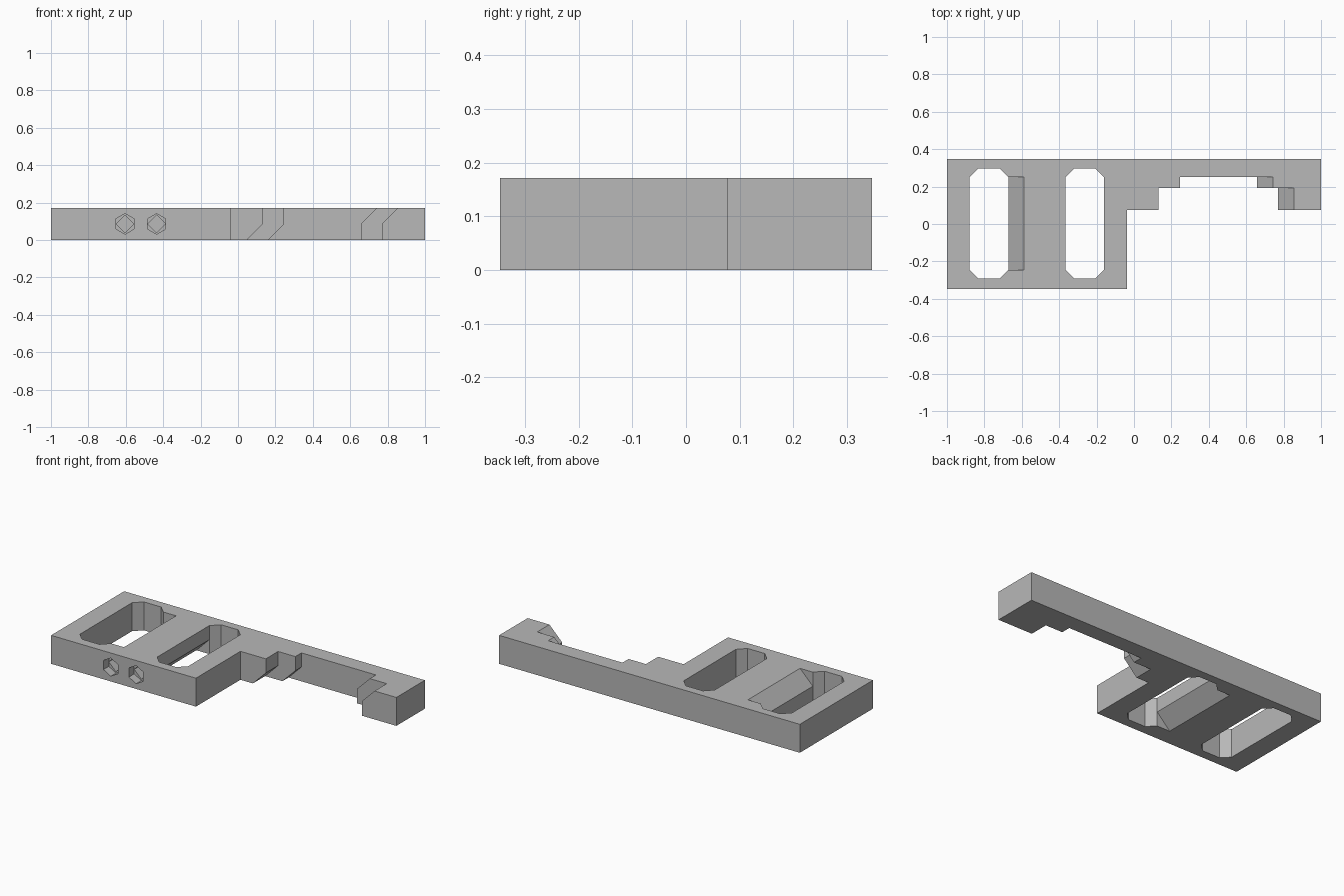
import bpy, math
from mathutils import Vector

cube = bpy.data.objects.get("Cube")
if cube:
    bpy.data.objects.remove(cube, do_unlink=True)

H = 0.171      # plate thickness
D = 0.347      # half depth
BEND = 0.086   # height where the slanted walls start

grey = bpy.data.materials.new("plain grey")
grey.use_nodes = True
grey.diffuse_color = (0.48, 0.48, 0.48, 1)
grey.node_tree.nodes["Principled BSDF"].inputs["Base Color"].default_value = (0.48, 0.48, 0.48, 1)


def prism(name, profile, axis, lo, hi):
    """Extrude a 2D profile along z (xy profile) or along y (xz profile)."""
    def place(p, t):
        return Vector((p[0], p[1], t)) if axis == "z" else Vector((p[0], t, p[1]))
    n = len(profile)
    verts = [place(p, lo) for p in profile] + [place(p, hi) for p in profile]
    faces = [list(range(n)), list(range(n, 2 * n))]
    faces += [[i, (i + 1) % n, (i + 1) % n + n, i + n] for i in range(n)]
    mesh = bpy.data.meshes.new(name)
    mesh.from_pydata(verts, [], faces)
    obj = bpy.data.objects.new(name, mesh)
    bpy.context.collection.objects.link(obj)
    bpy.context.view_layer.objects.active = obj
    bpy.ops.object.select_all(action='DESELECT')
    obj.select_set(True)
    bpy.ops.object.mode_set(mode='EDIT')
    bpy.ops.mesh.select_all(action='SELECT')
    bpy.ops.mesh.normals_make_consistent(inside=False)
    bpy.ops.object.mode_set(mode='OBJECT')
    return obj


def cut(target, cutter):
    cutter.hide_render = True
    mod = target.modifiers.new("cut", 'BOOLEAN')
    mod.operation = 'DIFFERENCE'
    mod.solver = 'EXACT'
    mod.object = cutter
    bpy.context.view_layer.objects.active = target
    bpy.ops.object.modifier_apply(modifier=mod.name)
    bpy.data.objects.remove(cutter, do_unlink=True)


def polygon(x, z, r, sides):
    angles = [math.pi / 2 + 2 * math.pi * i / sides for i in range(sides)]
    return [(x + r * math.cos(a), z + r * math.sin(a)) for a in angles]


# Plate with a wide block on one end and a narrow arm on the other
bracket = prism("bracket_plate",
                [(-1, -D), (-0.037, -D), (-0.037, 0.076), (1, 0.076), (1, D), (-1, D)],
                "z", 0, H)
bracket.data.materials.append(grey)

# Stepped gap in the arm, with slanted lower left and upper right walls
over = 0.02
for left, right, back in ((0.132, 0.77, 0.192), (0.247, 0.657, 0.25)):
    gap = [(left - BEND - over, -over), (left, BEND), (left, H + over),
           (right + H - BEND + over, H + over), (right, BEND), (right, -over)]
    cut(bracket, prism("arm_gap", gap, "y", -0.1, back))

# Through slots with chamfered corners
c = 0.046
y0, y1 = -0.291, 0.296
for x0, x1 in ((-0.88, -0.672), (-0.366, -0.16)):
    slot = [(x0 + c, y0), (x1 - c, y0), (x1, y0 + c), (x1, y1 - c),
            (x1 - c, y1), (x0 + c, y1), (x0, y1 - c), (x0, y0 + c)]
    cut(bracket, prism("slot", slot, "z", -0.1, 0.3))

# Slanted relief beside each slot: one opens upward, the other downward
for edge, side, bend, face in ((-0.672, 1, BEND, H), (-0.366, -1, BEND, 0)):
    rise = abs(face - bend) + over
    outer = face + math.copysign(over, face - bend)
    ramp = [(edge - side * 0.05, bend), (edge, bend),
            (edge + side * rise, outer), (edge - side * 0.05, outer)]
    cut(bracket, prism("slot_ramp", ramp, "y", y0 + c, y1 - c))

# Blind screw holes in the front: six-sided mouth, four-sided bore
for x in (-0.604, -0.435):
    cut(bracket, prism("hole_mouth", polygon(x, BEND, 0.055, 6), "y", -0.5, -D + 0.05))
    cut(bracket, prism("hole_bore", polygon(x, BEND, 0.047, 4), "y", -0.5, -D + 0.25))
